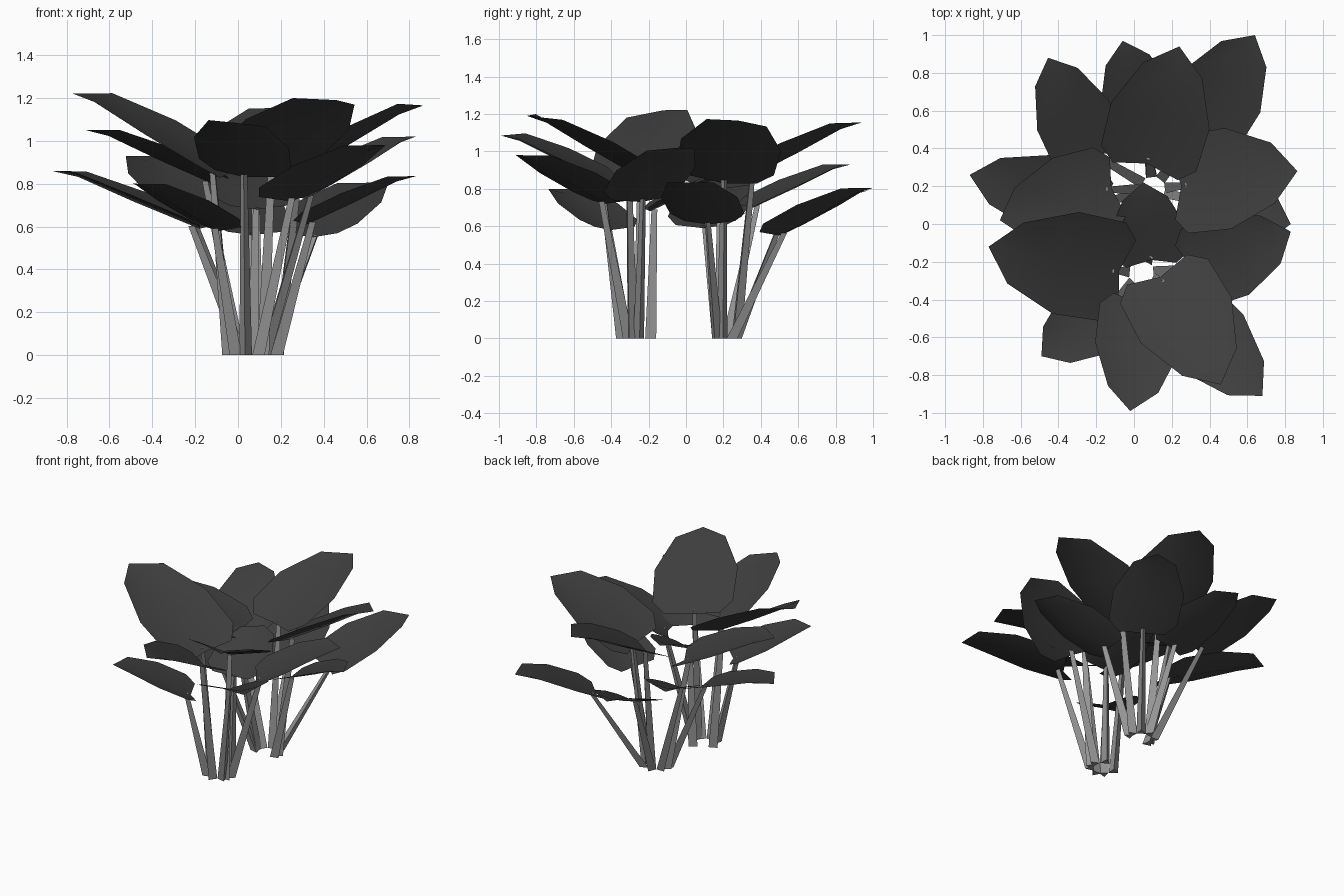
import bpy, bmesh, math
from mathutils import Vector, Quaternion

old = bpy.data.objects.get("Cube")
if old:
    bpy.data.objects.remove(old, do_unlink=True)


def material(name, value):
    m = bpy.data.materials.new(name)
    m.use_nodes = True
    colour = (value, value, value, 1)
    m.diffuse_color = colour
    bsdf = m.node_tree.nodes["Principled BSDF"]
    bsdf.inputs["Base Color"].default_value = colour
    bsdf.inputs["Roughness"].default_value = 0.8
    return m


LEAF = material("dark leaf grey", 0.048)
STEM = material("light stem grey", 0.3)

# Half outline of a leaf: distance along the midrib, half width, midrib arch
OUTLINE = [(-0.04, 0.66, 0), (0.08, 0.97, 0), (0.45, 1, 0.008), (0.83, 0.6, 0.025)]


def finish(bm, name, mat, smooth):
    mesh = bpy.data.meshes.new(name)
    bm.normal_update()
    bm.to_mesh(mesh)
    bm.free()
    mesh.materials.append(mat)
    for p in mesh.polygons:
        p.use_smooth = smooth
    obj = bpy.data.objects.new(name, mesh)
    bpy.context.collection.objects.link(obj)


def leaf(name, base, tip, half_width, roll):
    # Folded blade: a midrib with a raised edge on each side
    axis = tip - base
    length = axis.length
    u = axis.normalized()
    side = u.cross(Vector((0, 0, 1))).normalized()
    side.rotate(Quaternion(u, math.radians(roll)))
    up = side.cross(u)
    bm = bmesh.new()

    def vert(t, s, h):
        lift = h * length + 0.21 * abs(s) * half_width
        return bm.verts.new(base + u * t * length + side * s * half_width + up * lift)

    root, end = vert(0, 0, 0), vert(1, 0, 0)
    rib = [root] + [vert(t, 0, h) for t, s, h in OUTLINE[2:]]
    for sign in (1, -1):
        edge = [vert(t, s * sign, h) for t, s, h in OUTLINE]
        faces = [(root, edge[0], edge[1]),
                 (rib[0], edge[1], edge[2], rib[1]),
                 (rib[1], edge[2], edge[3], rib[2]),
                 (rib[2], edge[3], end)]
        for f in faces:
            bm.faces.new(f if sign > 0 else f[::-1])
    finish(bm, name, LEAF, True)


def stem(name, foot, top):
    # Tapered three-sided stalk, cut level at the ground
    bm = bmesh.new()
    out = Vector((top.x - foot.x, top.y - foot.y, 0))
    turn = math.atan2(out.y, out.x)
    rings = []
    for centre, radius in ((foot, 0.034), (top, 0.018)):
        rings.append([bm.verts.new(centre + radius * Vector(
            (math.cos(turn + k * math.tau / 3), math.sin(turn + k * math.tau / 3), 0)))
            for k in range(3)])
    low, high = rings
    for k in range(3):
        j = (k + 1) % 3
        bm.faces.new((low[k], low[j], high[j], high[k]))
    bm.faces.new(low[::-1])
    bm.faces.new(high)
    finish(bm, name, STEM, False)


def plant(name, centre, leaves):
    for part, (base, tip, half_width, roll) in leaves.items():
        base, tip = Vector(base), Vector(tip)
        leaf(f"{name}_{part}_leaf", base, tip, half_width, roll)
        top = base.lerp(tip, 0.05)
        out = Vector((top.x - centre.x, top.y - centre.y, 0)).normalized()
        stem(f"{name}_{part}_stem", centre + out * 0.08, top)


# Each leaf: root, tip, half width, roll in degrees
plant("back_plant", Vector((0.1, 0.185, 0)), {
    "tall_back": ((0.07, 0.32, 0.85), (0.24, 0.94, 1.155), 0.27, 0),
    "tall_left": ((0.25, 0.2, 0.83), (0.865, 0.28, 1.165), 0.27, -8),
    "tall_right": ((-0.12, 0.19, 0.8), (-0.71, 0.02, 1.05), 0.24, 0),
    "low_left": ((0.32, 0.12, 0.61), (0.83, 0.0, 0.835), 0.21, 0),
    "low_right": ((-0.18, 0.09, 0.59), (-0.87, 0.26, 0.86), 0.21, 0),
    "mid_back_right": ((-0.23, 0.36, 0.7), (-0.455, 0.88, 0.93), 0.205, 0),
    "low_back_left": ((0.35, 0.5, 0.55), (0.64, 1.0, 0.805), 0.23, 0),
    "low_back": ((0.07, 0.46, 0.56), (-0.06, 0.97, 0.79), 0.2, 0),
})
plant("front_plant", Vector((0.04, -0.26, 0)), {
    "tall_front": ((0.14, -0.28, 0.88), (0.46, -0.85, 1.19), 0.27, -6),
    "tall_right": ((-0.08, -0.25, 0.83), (-0.77, -0.12, 1.22), 0.28, -8),
    "mid_front": ((0.03, -0.42, 0.83), (-0.02, -0.99, 1.085), 0.225, -7),
    "mid_left": ((0.31, -0.24, 0.73), (0.83, -0.04, 1.02), 0.23, 3),
    "mid_front_left": ((0.23, -0.43, 0.72), (0.68, -0.91, 0.98), 0.22, 0),
    "low_front_right": ((-0.09, -0.4, 0.58), (-0.49, -0.7, 0.8), 0.2, 0),
    "inner": ((0.09, -0.19, 0.68), (0.05, 0.22, 0.87), 0.2, 0),
})
